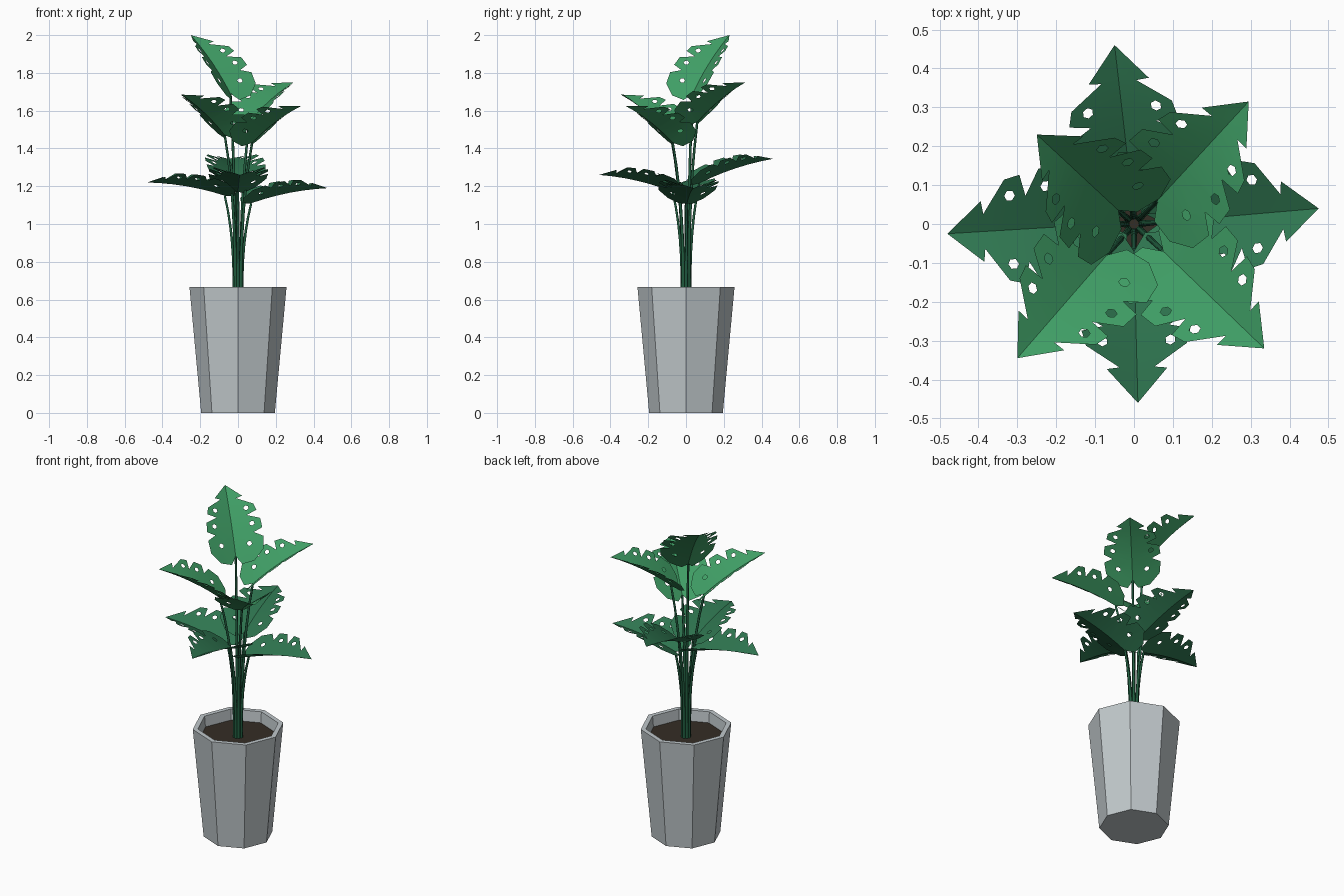
import bpy, bmesh, math
from mathutils import Vector
from mathutils.geometry import delaunay_2d_cdt

cube = bpy.data.objects.get("Cube")
if cube:
    bpy.data.objects.remove(cube)


def material(name, rgb):
    mat = bpy.data.materials.new(name)
    mat.use_nodes = True
    mat.diffuse_color = (*rgb, 1)
    bsdf = mat.node_tree.nodes["Principled BSDF"]
    bsdf.inputs["Base Color"].default_value = (*rgb, 1)
    bsdf.inputs["Roughness"].default_value = 0.8
    return mat


GREY = material("pot_grey", (0.53, 0.58, 0.6))
SOIL = material("soil_brown", (0.034, 0.026, 0.018))
STEM = material("stem_green", (0.015, 0.11, 0.05))
DARK = material("dark_leaf_green", (0.028, 0.18, 0.08))
LIGHT = material("light_leaf_green", (0.05, 0.34, 0.13))


def add_object(name, data, mat):
    obj = bpy.data.objects.new(name, data)
    data.materials.append(mat)
    bpy.context.collection.objects.link(obj)
    return obj


def lathe(name, profile, mat, sides=8, cap_start=True):
    """Faceted solid of revolution from (radius, height) pairs."""
    bm = bmesh.new()
    rings = []
    for r, z in profile:
        angles = [math.tau * i / sides for i in range(sides)]
        rings.append([bm.verts.new((r * math.cos(a), r * math.sin(a), z)) for a in angles])
    for low, high in zip(rings, rings[1:]):
        for i in range(sides):
            j = (i + 1) % sides
            bm.faces.new((low[i], low[j], high[j], high[i]))
    if cap_start:
        bm.faces.new(rings[0][::-1])
    bm.faces.new(rings[-1])
    mesh = bpy.data.meshes.new(name)
    bm.to_mesh(mesh)
    bm.free()
    return add_object(name, mesh, mat)


# Pot with a thin rim, and soil inside it
lathe("pot", [(0.195, 0), (0.257, 0.667), (0.228, 0.667), (0.222, 0.595)], GREY)
lathe("soil", [(0.222, 0.597), (0.221, 0.602)], SOIL, cap_start=False)

# Half leaf outline as (along midrib, sideways), from tip to base
LENGTH = 0.42
HALF = [(0.335, 0.078), (0.328, 0.045), (0.275, 0.13), (0.235, 0.14), (0.218, 0.085),
        (0.185, 0.153), (0.13, 0.158), (0.113, 0.11), (0.08, 0.158), (0.01, 0.15),
        (-0.045, 0.095), (-0.05, 0.03)]
HOLES = [(s, side * w) for s, w in [(0.26, 0.088), (0.165, 0.107), (0.055, 0.08)]
         for side in (1, -1)]
HOLE_RADIUS = 0.014
RIB_STEPS = 6


def leaf_pattern():
    """Flat leaf: toothed outline, three holes per side, midrib line."""
    points, edges = [], []

    def chain(pts, closed):
        start, n = len(points), len(pts)
        points.extend(Vector(p) for p in pts)
        edges.extend((start + i, start + (i + 1) % n) for i in range(n if closed else n - 1))

    mirrored = [(s, -w) for s, w in reversed(HALF)]
    chain([(LENGTH, 0)] + HALF + [(0, 0)] + mirrored, True)
    for s, w in HOLES:
        chain([(s + HOLE_RADIUS * math.cos(k * math.tau / 6),
                w + HOLE_RADIUS * math.sin(k * math.tau / 6)) for k in range(6)], True)
    chain([(LENGTH * k / RIB_STEPS, 0) for k in range(RIB_STEPS + 1)], False)
    result = delaunay_2d_cdt(points, edges, [], 1, 1e-5)
    verts = result[0]

    # Drop the triangles that fill the holes
    def solid(face):
        centre = sum((verts[i] for i in face), Vector((0, 0))) / len(face)
        return all((centre - Vector(h)).length > HOLE_RADIUS * 0.84 for h in HOLES)

    return verts, [f for f in result[2] if solid(f)]


FLAT_VERTS, FLAT_FACES = leaf_pattern()


def leaf(name, base, tip, mat):
    """Fold the flat leaf up along its midrib and arch it from base to tip."""
    base, tip = Vector(base), Vector(tip)
    span = tip - base
    side = Vector((0, 0, 1)).cross(span).normalized()
    normal = span.normalized().cross(side)
    verts = []
    for v in FLAT_VERTS:
        t = v.x / LENGTH
        arch = 0.06 * t * (1 - t)
        verts.append(base + span * t + side * v.y + normal * (arch + 0.45 * abs(v.y)))
    mesh = bpy.data.meshes.new(name)
    mesh.from_pydata(verts, [], FLAT_FACES)
    obj = add_object(name, mesh, mat)
    bpy.ops.object.select_all(action="DESELECT")
    obj.select_set(True)
    bpy.context.view_layer.objects.active = obj
    bpy.ops.object.shade_smooth_by_angle(angle=math.radians(30))


def stem(name, base):
    """Thin stalk leaving the soil upright and bending out to the leaf."""
    base = Vector(base)
    out = Vector((base.x, base.y, 0))
    radius = out.length
    out.normalize()
    curve = bpy.data.curves.new(name, "CURVE")
    curve.dimensions = "3D"
    curve.bevel_depth = 0.009
    curve.bevel_resolution = 1
    spline = curve.splines.new("POLY")
    steps = 7
    spline.points.add(steps)
    for i, p in enumerate(spline.points):
        t = i / steps
        pos = out * (0.02 + (radius - 0.02) * t ** 2.6)
        p.co = (pos.x, pos.y, 0.59 + (base.z - 0.59) * t, 1)
        p.radius = 1.1 - 0.4 * t
    add_object(name, curve, STEM)


# Leaves: name, base, tip, colour
LEAVES = [
    ("lower_left", (0.07, 0.005, 1.11), (0.475, 0.04, 1.19), DARK),
    ("lower_right", (-0.07, 0, 1.15), (-0.48, -0.025, 1.22), DARK),
    ("lower_back", (-0.005, 0.07, 1.215), (-0.05, 0.46, 1.345), DARK),
    ("lower_front", (0, -0.07, 1.17), (0.01, -0.46, 1.26), DARK),
    ("upper_back_left", (0.06, 0.06, 1.54), (0.295, 0.315, 1.75), LIGHT),
    ("upper_back_right", (-0.04, 0.035, 1.69), (-0.25, 0.23, 2.0), LIGHT),
    ("upper_front_left", (0.075, -0.07, 1.43), (0.335, -0.32, 1.625), LIGHT),
    ("upper_front_right", (-0.07, -0.08, 1.47), (-0.30, -0.345, 1.685), LIGHT),
]
for label, base, tip, mat in LEAVES:
    stem(label + "_stem", base)
    leaf(label + "_leaf", base, tip, mat)
